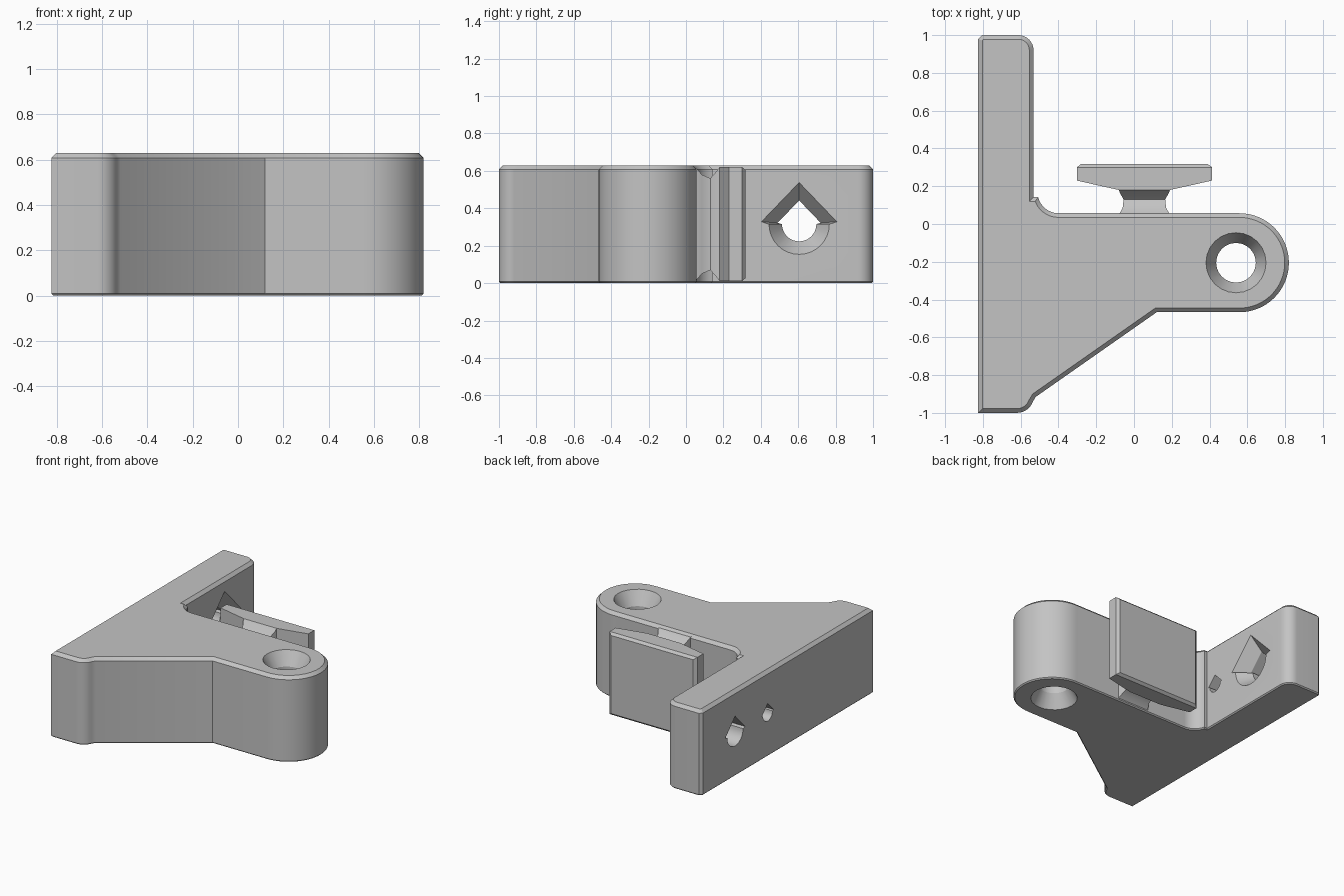
import bpy, bmesh
from math import sin, cos, radians

if "Cube" in bpy.data.objects:
    bpy.data.objects.remove(bpy.data.objects["Cube"])

HEIGHT = 0.63
MID = HEIGHT / 2

grey = bpy.data.materials.new("plain grey")
grey.use_nodes = True
grey.diffuse_color = (0.55, 0.55, 0.55, 1)
grey.node_tree.nodes["Principled BSDF"].inputs["Base Color"].default_value = (0.55, 0.55, 0.55, 1)


def arc(cx, cy, r, start, end, steps):
    angles = [radians(start + (end - start) * i / steps) for i in range(steps + 1)]
    return [(cx + r * cos(a), cy + r * sin(a)) for a in angles]


def loft(rings):
    """Skin a closed solid through rings of equal point count."""
    bm = bmesh.new()
    loops = [[bm.verts.new(p) for p in ring] for ring in rings]
    for a, b in zip(loops, loops[1:]):
        for i in range(len(a)):
            j = (i + 1) % len(a)
            bm.faces.new((a[i], a[j], b[j], b[i]))
    bm.faces.new(loops[0])
    bm.faces.new(loops[-1])
    bmesh.ops.recalc_face_normals(bm, faces=bm.faces)
    return bm


def make_object(name, bm):
    mesh = bpy.data.meshes.new(name)
    bm.to_mesh(mesh)
    bm.free()
    mesh.materials.append(grey)
    obj = bpy.data.objects.new(name, mesh)
    bpy.context.collection.objects.link(obj)
    return obj


def smooth(obj):
    bpy.ops.object.select_all(action="DESELECT")
    obj.select_set(True)
    bpy.context.view_layer.objects.active = obj
    bpy.ops.object.shade_smooth_by_angle(angle=radians(28))


# Bracket body: mounting flange, gusset and rounded arm in one outline
outline = [(-0.825, -1.0)]
outline += arc(-0.62, -0.91, 0.09, -90, -20, 6)
outline += [(-0.52, -0.915), (0.12, -0.467)]
outline += arc(0.558, -0.205, 0.262, -90, 90, 32)
outline += arc(-0.40, 0.167, 0.11, -90, -167, 8)
outline += [(-0.532, 0.142)]
outline += arc(-0.612, 0.92, 0.08, 0, 90, 8)
outline += [(-0.805, 1.0), (-0.825, 0.98)]
bm = loft([[(x, y, z) for x, y in outline] for z in (0, HEIGHT)])


def rim(z):
    return [e for e in bm.edges if all(abs(v.co.z - z) < 1e-4 for v in e.verts)]


for z, width in ((HEIGHT, 0.022), (0, 0.008)):
    bmesh.ops.bevel(bm, geom=rim(z), offset=width, segments=1,
                    affect="EDGES", clamp_overlap=False)
body = make_object("bracket_body", bm)


# Cutters for the holes
def round_ring(r, z):
    return [(x, y, z) for x, y in arc(0.54, -0.205, r, 0, 345, 23)]


def teardrop_ring(y, r, x):
    points = arc(0, 0, r, 180, 360, 16)
    points += [(1.25 * r, 0.08 * r), (0, 1.38 * r), (-1.25 * r, 0.08 * r)]
    return [(x, y + u, MID + v) for u, v in points]


cutters = [
    make_object("arm_hole_cutter", loft([
        round_ring(0.17, -0.02), round_ring(0.105, 0.1),
        round_ring(0.105, HEIGHT - 0.1), round_ring(0.17, HEIGHT + 0.02)])),
    make_object("screw_hole_cutter", loft([
        teardrop_ring(0.605, 0.092, -0.9), teardrop_ring(0.605, 0.092, -0.63),
        teardrop_ring(0.605, 0.177, -0.51)])),
    make_object("small_hole_cutter", loft([
        teardrop_ring(0.225, 0.055, -0.9), teardrop_ring(0.225, 0.055, -0.45)])),
]
for cutter in cutters:
    cutter.hide_render = True
    mod = body.modifiers.new(cutter.name, "BOOLEAN")
    mod.operation = "DIFFERENCE"
    mod.solver = "EXACT"
    mod.object = cutter

# Bake the cuts, then drop the cutters
bpy.context.view_layer.update()
graph = bpy.context.evaluated_depsgraph_get()
baked = bpy.data.meshes.new_from_object(body.evaluated_get(graph))
body.modifiers.clear()
body.data = baked
for cutter in cutters:
    bpy.data.objects.remove(cutter)
smooth(body)

# Clamp plate on its waisted neck: rectangles of (y, half width, half height)
sections = [(0.03, 0.135, 0.305), (0.055, 0.132, 0.3), (0.085, 0.115, 0.265),
            (0.13, 0.11, 0.245), (0.165, 0.13, 0.285), (0.18, 0.135, 0.305),
            (0.23, 0.358, 0.305), (0.3, 0.358, 0.305), (0.318, 0.335, 0.288)]
corners = [(-1, -1), (1, -1), (1, 1), (-1, 1)]
plate = make_object("clamp_plate", loft(
    [[(0.055 + w * sx, y, MID + h * sz) for sx, sz in corners] for y, w, h in sections]))
smooth(plate)
